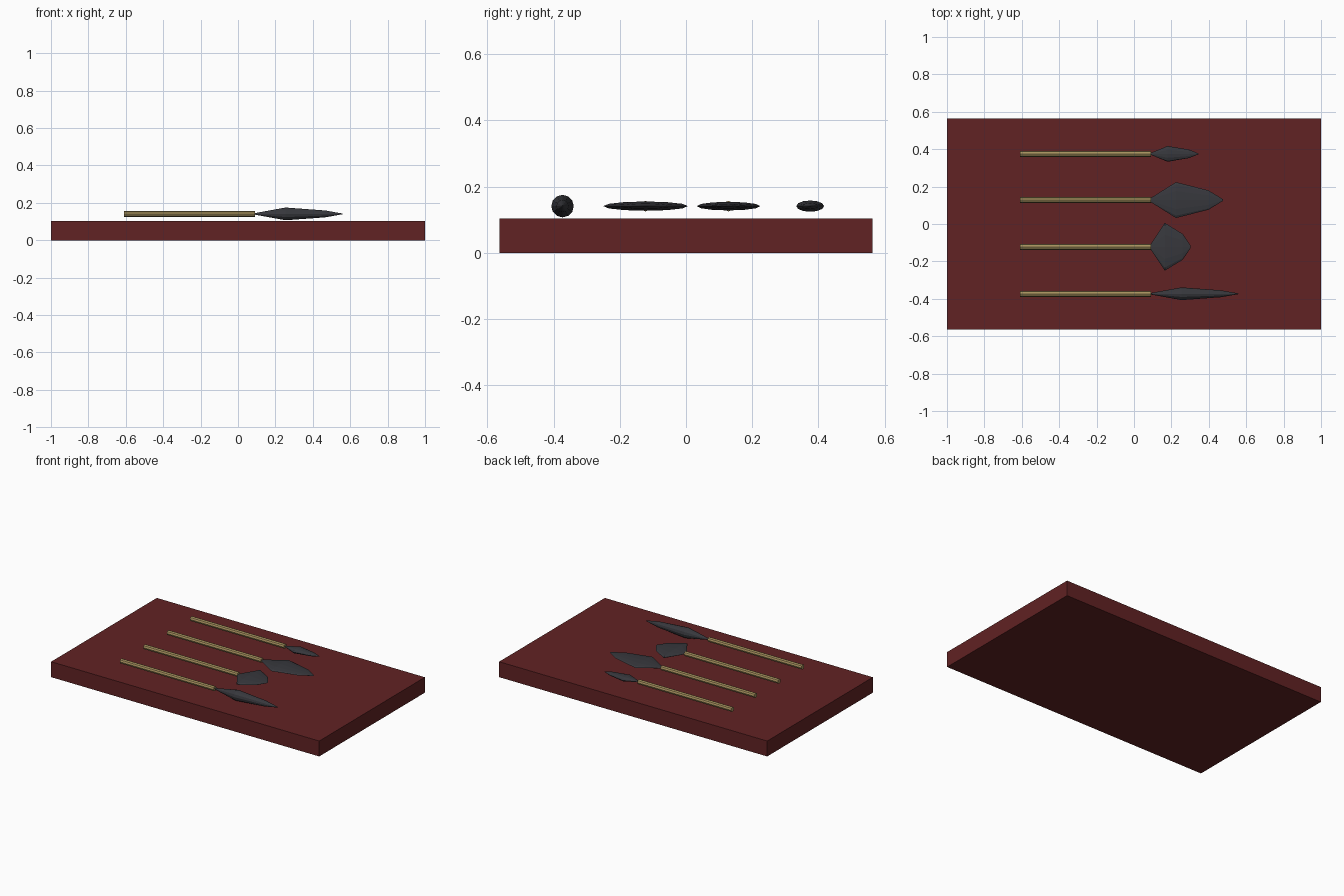
import bpy, bmesh, math

if "Cube" in bpy.data.objects:
    bpy.data.objects.remove(bpy.data.objects["Cube"])


def material(name, rgb):
    m = bpy.data.materials.new(name)
    m.diffuse_color = (*rgb, 1.0)
    m.use_nodes = True
    m.node_tree.nodes["Principled BSDF"].inputs["Base Color"].default_value = m.diffuse_color
    return m


BOARD = material("dark red", (0.12, 0.016, 0.017))
WOOD = material("tan wood", (0.38, 0.28, 0.11))
STEEL = material("dark steel", (0.038, 0.039, 0.046))


def finish(bm, name, mat):
    bmesh.ops.recalc_face_normals(bm, faces=bm.faces)
    me = bpy.data.meshes.new(name)
    bm.to_mesh(me)
    bm.free()
    me.materials.append(mat)
    ob = bpy.data.objects.new(name, me)
    bpy.context.collection.objects.link(ob)


def loft_x(name, rings, y, z, sides, mat):
    """Capped elliptical loft along x; rings are (x, half_y, half_z)."""
    bm = bmesh.new()
    loops = []
    for x, ry, rz in rings:
        loops.append([bm.verts.new((x,
                                    y + ry * math.cos(2 * math.pi * i / sides),
                                    z + rz * math.sin(2 * math.pi * i / sides)))
                      for i in range(sides)])
    for a, b in zip(loops, loops[1:]):
        for i in range(sides):
            j = (i + 1) % sides
            bm.faces.new((a[i], a[j], b[j], b[i]))
    bm.faces.new(loops[0])
    bm.faces.new(loops[-1])
    finish(bm, name, mat)


# Board
bm = bmesh.new()
bmesh.ops.create_cube(bm, size=1)
for v in bm.verts:
    v.co = (v.co.x * 2, v.co.y * 1.126, (v.co.z + 0.5) * 0.104)
finish(bm, "board", BOARD)

# Four tools: y, head length, half width, half thickness
Z, START = 0.141, 0.09
TOOLS = [
    (0.375, 0.255, 0.042, 0.017),
    (0.128, 0.385, 0.096, 0.013),
    (-0.122, 0.213, 0.128, 0.014),
    (-0.373, 0.47, 0.034, 0.034),
]
# Shared head profile: fraction of length, fraction of full width
PROFILE = [(0, 0.12), (0.35, 1.0), (0.8, 0.54), (1.0, 0.05)]

for n, (y, length, hy, hz) in enumerate(TOOLS, 1):
    loft_x(f"handle_{n}", [(-0.61, 0.016, 0.016), (START, 0.016, 0.016)],
           y, Z, 8, WOOD)
    loft_x(f"tool_head_{n}",
           [(START + t * length, r * hy, r * hz) for t, r in PROFILE],
           y, Z, 12, STEEL)
